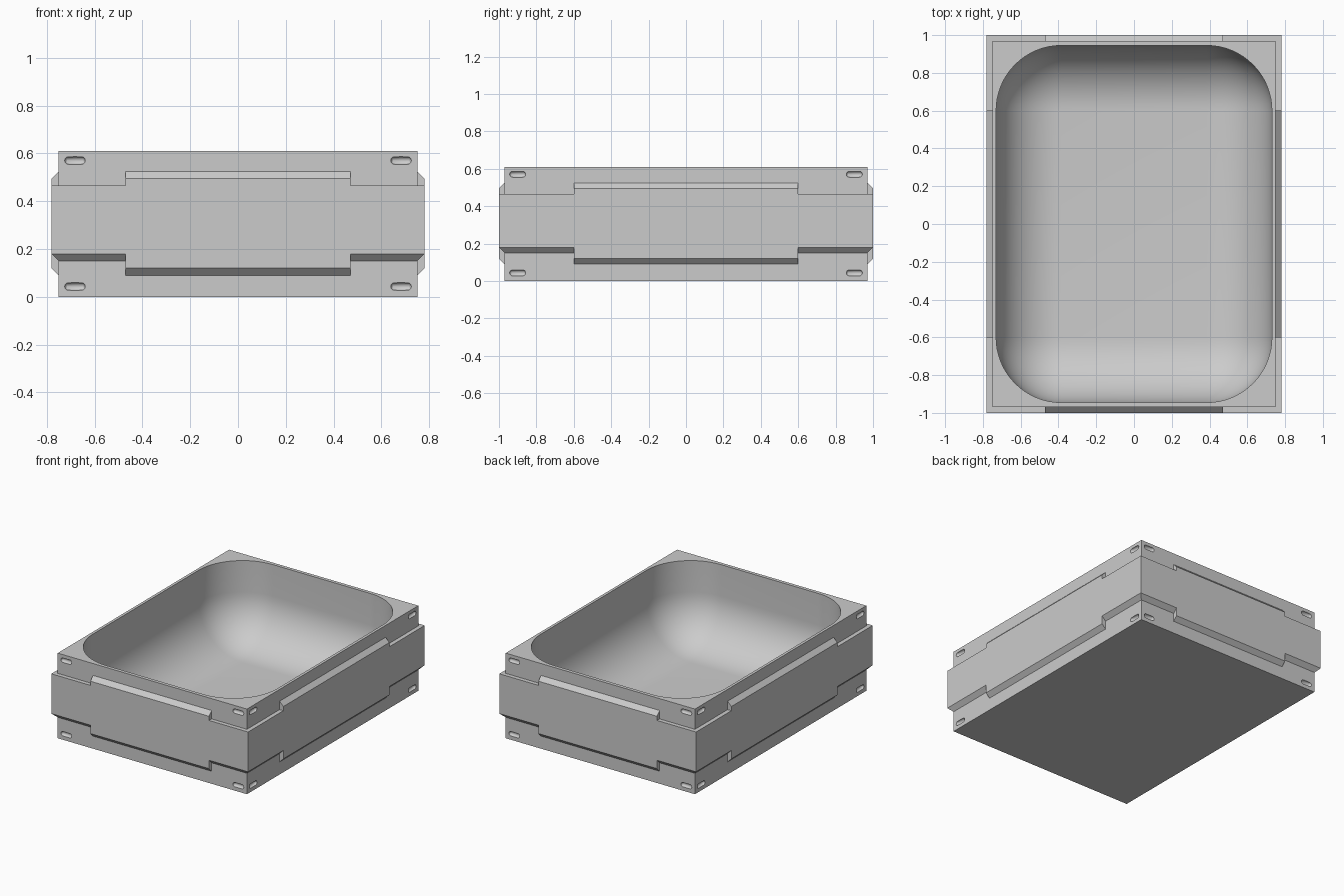
import bpy
import bmesh
import math

default = bpy.data.objects.get("Cube")
if default:
    bpy.data.objects.remove(default, do_unlink=True)

grey = bpy.data.materials.new("plain_grey")
grey.use_nodes = True
grey.diffuse_color = (0.6, 0.6, 0.6, 1)
grey.node_tree.nodes["Principled BSDF"].inputs["Base Color"].default_value = (0.6, 0.6, 0.6, 1)


def add_object(name, bm):
    bmesh.ops.recalc_face_normals(bm, faces=bm.faces)
    mesh = bpy.data.meshes.new(name)
    bm.to_mesh(mesh)
    bm.free()
    mesh.materials.append(grey)
    obj = bpy.data.objects.new(name, mesh)
    bpy.context.collection.objects.link(obj)
    return obj


def rect_loft(name, rings):
    """Solid through centred rectangles given as (half x, half y, z)."""
    bm = bmesh.new()
    loops = [[bm.verts.new((sx * hx, sy * hy, z))
              for sx, sy in ((-1, -1), (1, -1), (1, 1), (-1, 1))]
             for hx, hy, z in rings]
    bm.faces.new(loops[0])
    bm.faces.new(loops[-1])
    for low, high in zip(loops, loops[1:]):
        for i in range(4):
            j = (i + 1) % 4
            bm.faces.new((low[i], low[j], high[j], high[i]))
    return add_object(name, bm)


def combine(target, other, operation):
    mod = target.modifiers.new(operation.lower(), "BOOLEAN")
    mod.operation = operation
    mod.solver = "EXACT"
    mod.object = other
    bpy.context.view_layer.objects.active = target
    bpy.ops.object.modifier_apply(modifier=mod.name)
    bpy.data.objects.remove(other, do_unlink=True)


CX, CY, TOP = 0.75, 0.97, 0.61       # inner body
LIP = 0.03                           # how far the band stands out
BX, BY = CX + LIP, CY + LIP

# Inner body
tray = rect_loft("tray_body", [(CX, CY, 0), (CX, CY, TOP)])

# Band around the body: flat top ledge, sloped underside
band = rect_loft("band", [(CX - 0.01, CY - 0.01, 0.14), (BX, BY, 0.18), (BX, BY, 0.465)])
combine(tray, band, "UNION")

# Wider middle tabs on the four sides, sloped above and below
tab_levels = [(-0.01, 0.08), (LIP, 0.12), (LIP, 0.495), (-0.01, 0.535)]
end_tabs = rect_loft("end_tabs", [(0.47, CY + out, z) for out, z in tab_levels])
combine(tray, end_tabs, "UNION")
side_tabs = rect_loft("side_tabs", [(CX + out, 0.6, z) for out, z in tab_levels])
combine(tray, side_tabs, "UNION")

# Rounded basin
basin = rect_loft("basin", [(0.73, 0.945, 0.04), (0.73, 0.945, 1.0)])
bm = bmesh.new()
bm.from_mesh(basin.data)
edges = [e for e in bm.edges if min(v.co.z for v in e.verts) < 0.5]
bmesh.ops.bevel(bm, geom=edges, offset=0.345, segments=16, profile=0.5, affect="EDGES")
bm.to_mesh(basin.data)
bm.free()
combine(tray, basin, "DIFFERENCE")

# Small rounded slots near the ends of every side
slots = bmesh.new()


def add_slot(x, y, z, along):
    new = bmesh.ops.create_uvsphere(slots, u_segments=16, v_segments=12, radius=0.016)["verts"]
    for v in new:
        v.co[along] += math.copysign(0.027, v.co[along]) if abs(v.co[along]) > 1e-5 else 0
        v.co.x += x
        v.co.y += y
        v.co.z += z


for z in (0.043, 0.57):
    for sx in (-1, 1):
        for sy in (-1, 1):
            add_slot(sx * 0.682, sy * CY, z, 0)
            add_slot(sx * CX, sy * 0.9, z, 1)
combine(tray, add_object("slots", slots), "DIFFERENCE")

# Smooth basin, crisp edges
bpy.ops.object.select_all(action="DESELECT")
tray.select_set(True)
bpy.context.view_layer.objects.active = tray
bpy.ops.object.shade_smooth_by_angle(angle=math.radians(30))
